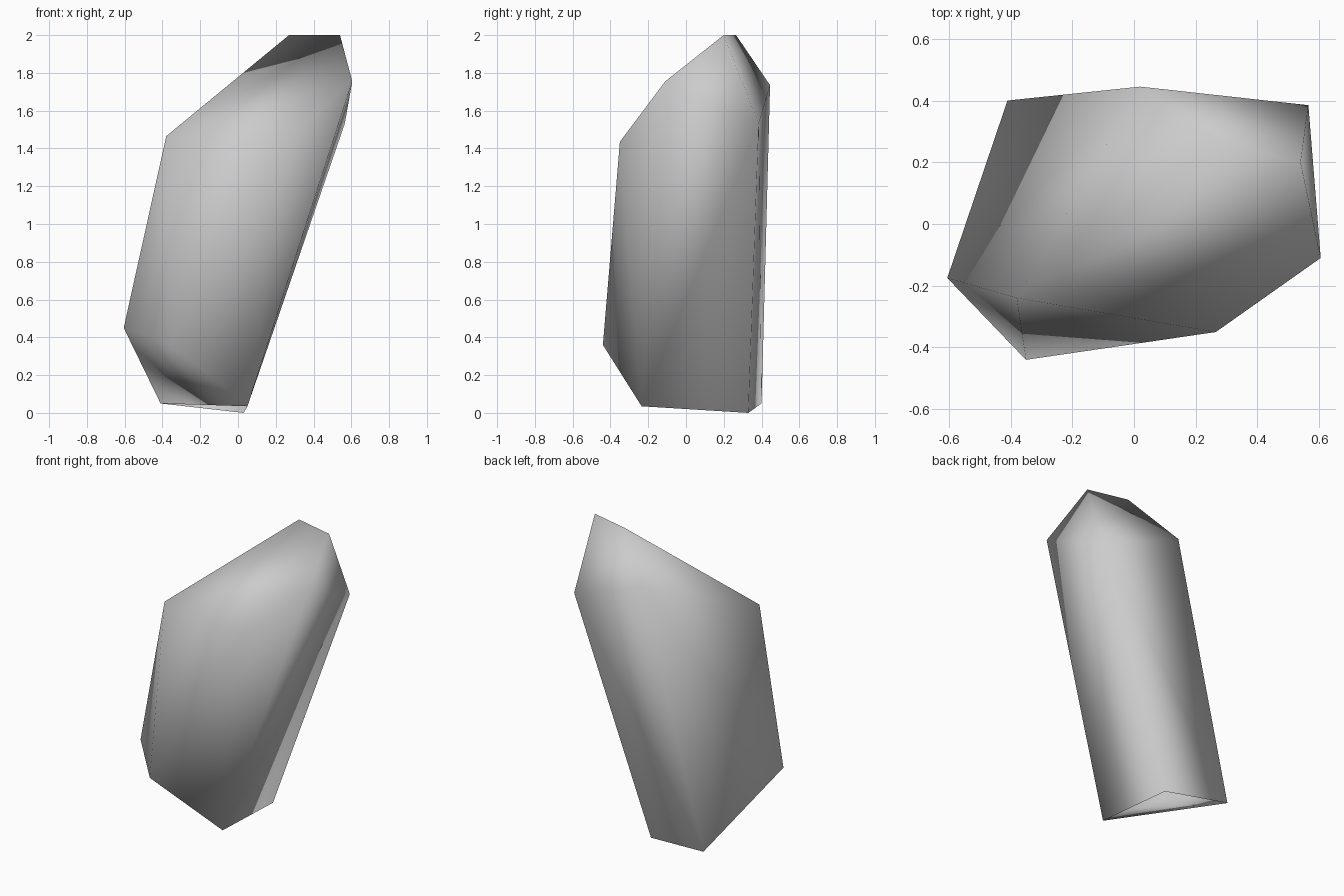
import bpy
import bmesh

cube = bpy.data.objects.get("Cube")
if cube:
    bpy.data.objects.remove(cube, do_unlink=True)

# Stone colour
stone = bpy.data.materials.new("grey_stone")
stone.use_nodes = True
grey = (0.6, 0.6, 0.6, 1.0)
stone.diffuse_color = grey
shader = next(n for n in stone.node_tree.nodes if n.type == 'BSDF_PRINCIPLED')
shader.inputs["Base Color"].default_value = grey

# Corners of the leaning five-sided shard
open_rim = [(-0.605, -0.175, 0.45), (-0.41, 0.40, 0.05),
            (0.03, 0.33, 0.0), (0.05, -0.235, 0.035)]
front_foot = [(-0.35, -0.44, 0.36)]
shoulder = [(-0.38, -0.24, 1.465), (0.265, -0.35, 1.435),
            (0.605, -0.11, 1.755), (0.565, 0.385, 1.53),
            (0.02, 0.445, 1.735)]
ridge = [(0.27, 0.265, 2.0), (0.54, 0.2, 2.0)]

# Wrap the corners in a faceted skin
bm = bmesh.new()
rim = {bm.verts.new(p) for p in open_rim}
for p in front_foot + shoulder + ridge:
    bm.verts.new(p)
bmesh.ops.convex_hull(bm, input=list(bm.verts))
bmesh.ops.recalc_face_normals(bm, faces=list(bm.faces))

# The underside is open
floor = [f for f in bm.faces if all(v in rim for v in f.verts)]
bmesh.ops.delete(bm, geom=floor, context='FACES')

# Soft shading over the whole shard
for f in bm.faces:
    f.smooth = True

mesh = bpy.data.meshes.new("rock_shard")
bm.to_mesh(mesh)
bm.free()
mesh.materials.append(stone)
shard = bpy.data.objects.new("rock_shard", mesh)
bpy.context.collection.objects.link(shard)
